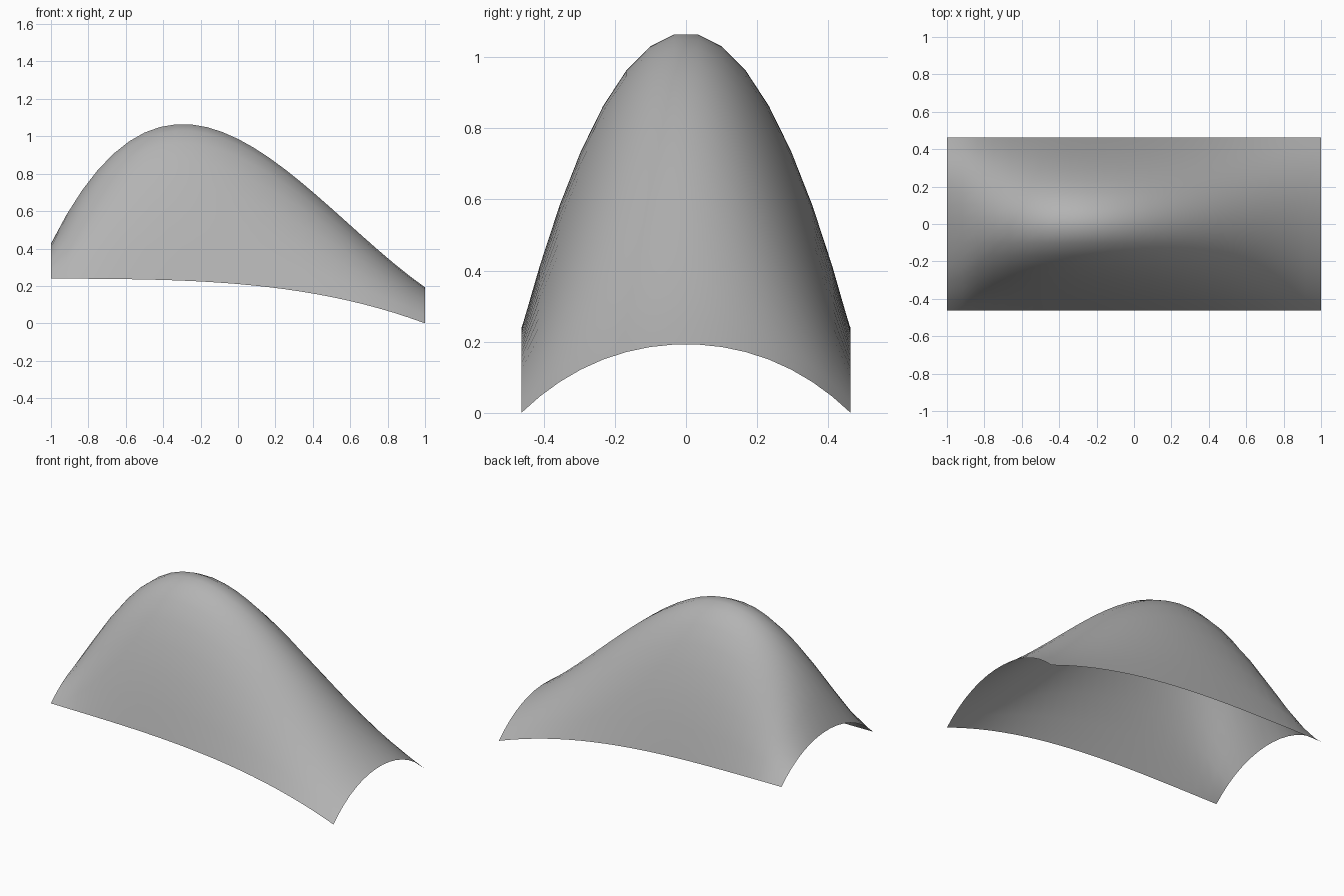
import bpy, bmesh

if "Cube" in bpy.data.objects:
    bpy.data.objects.remove(bpy.data.objects["Cube"])

NX, NY = 24, 15      # grid divisions along and across
HALF_W = 0.463


def cubic(x, a, b, c, d):
    return a + b * x + c * x * x + d * x ** 3


def point(i, j):
    x = -1 + 2 * i / NX
    v = -1 + 2 * j / NY
    w = 1.1 * v - 0.1 * v ** 3                      # rows slightly tighter at the edges
    edge = cubic(x, 0.21, -0.085, -0.09, -0.035)    # long lower edge
    ridge = cubic(x, 0.990, -0.504, -0.68, 0.387)   # crest line
    fullness = 0.03 + 0.13 * x * x                  # rounder arch at the ends
    arch = (1 - w * w) * (1 + fullness * w * w)
    return x, HALF_W * w, edge + (ridge - edge) * arch


# Open curved sheet
bm = bmesh.new()
rows = [[bm.verts.new(point(i, j)) for j in range(NY + 1)] for i in range(NX + 1)]
for i in range(NX):
    for j in range(NY):
        f = bm.faces.new((rows[i][j], rows[i + 1][j], rows[i + 1][j + 1], rows[i][j + 1]))
        f.smooth = True
mesh = bpy.data.meshes.new("curved_sheet")
bm.to_mesh(mesh)
bm.free()
sheet = bpy.data.objects.new("curved_sheet", mesh)
bpy.context.collection.objects.link(sheet)

# Mid-grey colour
grey = bpy.data.materials.new("mid_grey")
grey.diffuse_color = (0.45, 0.45, 0.45, 1)
grey.use_nodes = True
grey.node_tree.nodes["Principled BSDF"].inputs["Base Color"].default_value = grey.diffuse_color
mesh.materials.append(grey)
